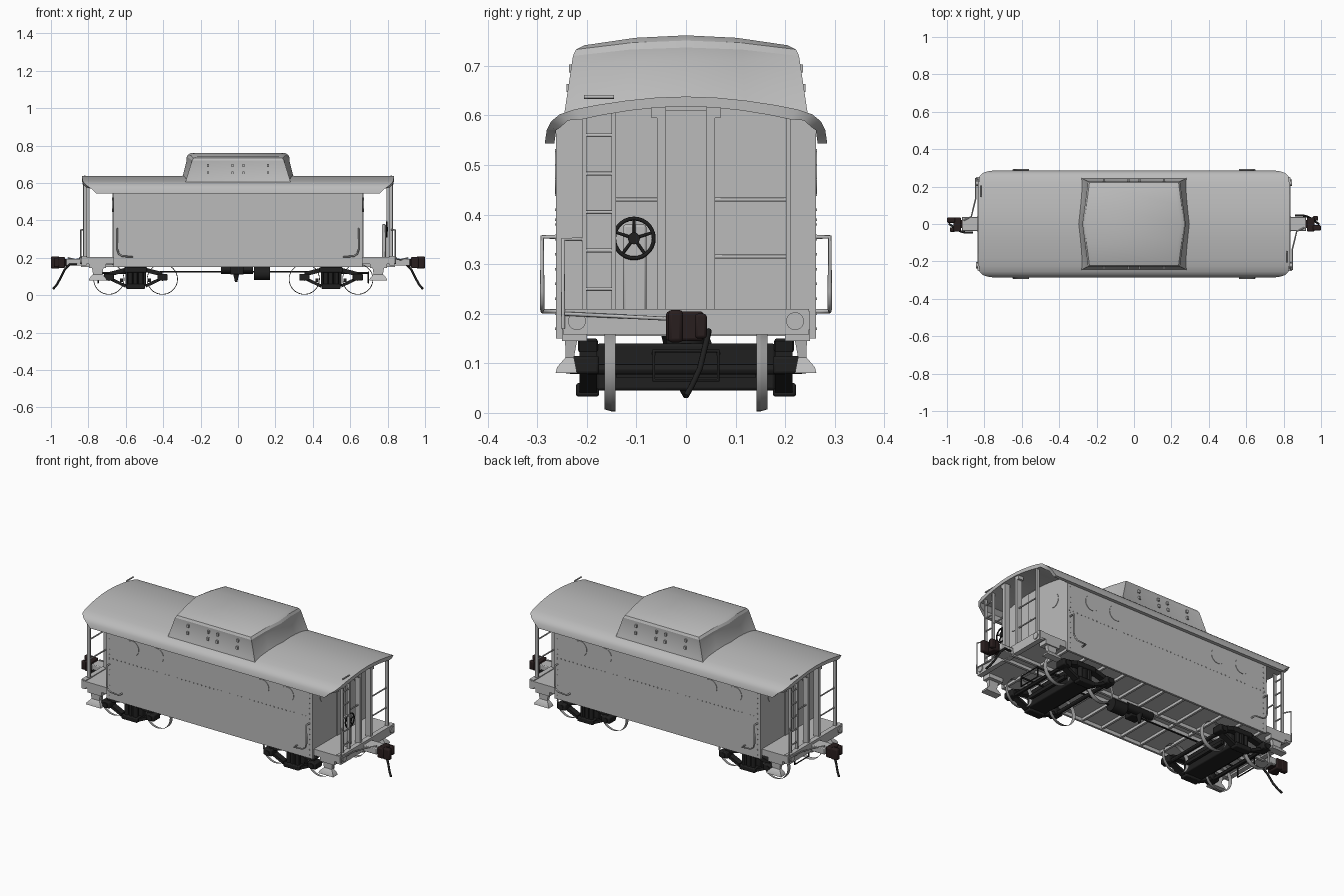
import bpy, bmesh, math
from mathutils import Vector, Matrix

if "Cube" in bpy.data.objects:
    bpy.data.objects.remove(bpy.data.objects["Cube"])

def material(name, rgb):
    m = bpy.data.materials.new(name)
    m.diffuse_color = (*rgb, 1)
    m.use_nodes = True
    m.node_tree.nodes["Principled BSDF"].inputs["Base Color"].default_value = m.diffuse_color
    return m

GREY = material("body grey", (0.5, 0.5, 0.5))
STEEL = material("wheel steel", (0.33, 0.33, 0.33))
BLACK = material("running gear black", (0.014, 0.014, 0.014))
BROWN = material("coupler brown", (0.022, 0.013, 0.013))

def finish(name, bm, mat, bevel=0):
    bmesh.ops.recalc_face_normals(bm, faces=bm.faces)
    me = bpy.data.meshes.new(name)
    bm.to_mesh(me)
    bm.free()
    ob = bpy.data.objects.new(name, me)
    bpy.context.collection.objects.link(ob)
    me.materials.append(mat)
    if bevel:
        b = ob.modifiers.new("bevel", 'BEVEL')
        b.width, b.segments = bevel, 2
    return ob

def box(name, x, y, z, mat=GREY, bevel=0):
    """Box from (low, high) ranges."""
    bm = bmesh.new()
    c = [(a[0] + a[1]) / 2 for a in (x, y, z)]
    d = [abs(a[1] - a[0]) for a in (x, y, z)]
    bmesh.ops.create_cube(bm, size=1, matrix=Matrix.Translation(c) @ Matrix.Diagonal((*d, 1)))
    return finish(name, bm, mat, bevel)

def cyl(name, p, q, r, mat=GREY, r2=None, n=24, caps=True):
    p, q = Vector(p), Vector(q)
    bm = bmesh.new()
    rot = (q - p).to_track_quat('Z', 'Y').to_matrix().to_4x4()
    bmesh.ops.create_cone(bm, cap_ends=caps, segments=n, radius1=r, radius2=r if r2 is None else r2,
                          depth=(q - p).length, matrix=Matrix.Translation((p + q) / 2) @ rot)
    return finish(name, bm, mat)

def pipe(name, pts, r, mat=GREY, cyclic=False):
    cu = bpy.data.curves.new(name, 'CURVE')
    cu.dimensions, cu.bevel_depth, cu.bevel_resolution, cu.use_fill_caps = '3D', r, 2, True
    sp = cu.splines.new('POLY')
    sp.points.add(len(pts) - 1)
    for p, co in zip(sp.points, pts):
        p.co = (*co, 1)
    sp.use_cyclic_u = cyclic
    cu.materials.append(mat)
    ob = bpy.data.objects.new(name, cu)
    bpy.context.collection.objects.link(ob)
    return ob

def loft_bm(rings):
    """Skin closed rings; caps pair point i with point n-1-i."""
    bm = bmesh.new()
    vs = [[bm.verts.new(p) for p in r] for r in rings]
    n = len(vs[0])
    for a, b in zip(vs, vs[1:]):
        for i in range(n):
            bm.faces.new((a[i], a[(i + 1) % n], b[(i + 1) % n], b[i]))
    for v in (vs[0], vs[-1]):
        for i in range(n // 2 - 1):
            bm.faces.new((v[i], v[i + 1], v[n - 2 - i], v[n - 1 - i]))
    return bm

# Roof: arched shell with drooping eaves trimmed at the ends (y, z, half length)
half = [(0, .638, .835), (.06, .636, .835), (.12, .630, .834), (.18, .621, .832), (.225, .612, .830),
        (.255, .602, .825), (.272, .588, .81), (.281, .570, .785), (.285, .543, .758)]
inner = [(y * .932, z - (.02 if y < .25 else .012 if y < .275 else 0), x) for y, z, x in half]
full = lambda h: [(-y, z, x) for y, z, x in h[:0:-1]] + h
prof = full(half) + full(inner)[::-1]
finish("roof", loft_bm([[(s * x, y, z) for y, z, x in prof] for s in (-1, 1)]), GREY)

# Body: walls, underside sills and floor ribs
ys = (-.262, -.2, -.12, 0, .12, .2, .262)
top = (.59, .605, .62, .628, .62, .605, .59)
bp = list(zip(ys, top)) + [(y, .17) for y in ys[::-1]]
finish("body", loft_bm([[(x, y, z) for y, z in bp] for x in (-.665, .665)]), GREY)
for s in (-1, 1):
    box("side_sill", (-.665, .665), (s * .25, s * .262), (.15, .172))
    box("center_sill", (-.84, .84), (s * .025, s * .04), (.15, .172))
for i in range(11):
    x = -.65 + i * .13
    box("floor_rib", (x - .006, x + .006), (-.25, .25), (.155, .172))

# Portholes on sides and ends
for s in (-1, 1):
    for x in (-.5, -.34, .34, .5):
        cyl("side_porthole", (x, s * .26, .485), (x, s * .2645, .485), .044, n=32)
    for y in (-.155, 0, .155):
        cyl("end_porthole", (s * .66, y, .485), (s * (.668 if y else .673), y, .485), .039, n=32)
    box("end_door", (s * .66, s * .67), (-.04, .04), (.205, .61))

# Rivet rows
bm = bmesh.new()
spots = [(-.65 + i * .026, .39) for i in range(51)]
spots += [(x, .17 + j * .03) for x in (-.645, .645) for j in range(13)]
for s in (-1, 1):
    for x, z in spots:
        bmesh.ops.create_cube(bm, size=.005, matrix=Matrix.Translation((x, s * .262, z)))
finish("rivets", bm, GREY)

# Cupola: tapered, bowed ends, arched top, recessed end and side panels
def plan(xm, xe, y, z, drop):
    ss = (-1, -.5, 0, .5, 1)
    a = [(xm - (xm - xe) * abs(s), y * s, z - drop * s * s) for s in ss]
    return a + [(-x, v, w) for x, v, w in a[::-1]]
bm = loft_bm([plan(.312, .283, .246, .600, 0), plan(.276, .246, .228, .737, .017),
              plan(.268, .238, .222, .751, .018), plan(.25, .218, .205, .7615, .02)])
bm.normal_update()
walls = [f for f in bm.faces if abs(f.normal.z) < .6 and
         max(v.co.z for v in f.verts) - min(v.co.z for v in f.verts) > .08]
bmesh.ops.recalc_face_normals(bm, faces=bm.faces)
for sel in ([f for f in walls if f.calc_center_median().x > .2],
            [f for f in walls if f.calc_center_median().x < -.2],
            [f for f in walls if abs(f.calc_center_median().x) < .2]):
    bmesh.ops.inset_region(bm, faces=sel, thickness=.022, depth=-.006, use_even_offset=True)
finish("cupola", bm, GREY)
for s in (-1, 1):
    for x in (-.16, -.03, .03, .16):
        for z in (.655, .695):
            y = .246 - (z - .6) * .13
            box("cupola_window_latch", (x - .006, x + .006), (s * (y - .01), s * (y + .002)), (z - .008, z + .008))

# Side grab rails
for sx in (-1, 1):
    for sy in (-1, 1):
        pts = [(.645, .26, .355), (.645, .29, .355), (.645, .29, .245), (.638, .29, .222),
               (.62, .29, .209), (.565, .29, .205), (.565, .26, .205)]
        pipe("side_grab_rail", [(sx * x, sy * y, z) for x, y, z in pts], .0045)

# Both end platforms, the second turned half around
for s in (1, -1):
    R = lambda a, b: (s * a, s * b)
    P = lambda pts: [(s * x, s * y, z) for x, y, z in pts]
    box("platform_deck", R(.66, .835), (-.2, .2), (.185, .205))
    box("deck_edge", R(.66, .835), (-.25, .25), (.168, .205))
    box("end_beam", R(.81, .838), (-.248, .248), (.158, .21))
    box("draft_box", R(.835, .92), (-.038, .038), (.158, .195), bevel=.004)
    for y in (-.22, .22):
        cyl("push_pocket", (s * .835, y, .185), (s * .844, y, .185), .018)
    # Centre posts, corner post, rails and ladder
    for y in (-1, 1):
        box("centre_post", R(.795, .828), (y * .04, y * .058), (.2, .615))
        box("post_bracket", R(.795, .828), (y * .04, y * .07), (.595, .62))
    for y in (.202, -.21, -.15):
        box("ladder_rail" if y < 0 else "corner_post", R(.808, .826), R(y, y + .009), (.2, .61))
    for i in range(6):
        z = .25 + i * .0775
        pipe("ladder_rung", P([(.82, -.206, z), (.82, -.145, z)]), .004)
    for z in (.315, .43):
        pipe("end_rail", P([(.815, .055, z), (.815, .205, z)]), .004)
    pipe("end_rail", P([(.815, -.055, .43), (.815, -.148, .43)]), .004)
    pipe("uncoupling_lever", P([(.845, -.245, .2), (.845, -.14, .195), (.87, -.04, .19), (.91, -.02, .2)]), .004)
    pipe("end_grab", P([(.84, -.248, .17), (.84, -.248, .35), (.82, -.21, .35)]), .004)
    # Steps
    for y in (-1, 1):
        box("upper_step", (s * .705, s * .797), (y * .2, y * .25), (.145, .17))
        def ring(h, a, b, z):
            return [(s * .75 - h, y * a, z), (s * .75 + h, y * a, z), (s * .75 + h, y * b, z), (s * .75 - h, y * b, z)]
        finish("lower_step", loft_bm([ring(.032, .218, .244, .155), ring(.025, .226, .243, .112),
                                      ring(.044, .222, .26, .092), ring(.048, .22, .263, .08)]), GREY)
    # Coupler and air hose
    box("coupler_shank", R(.90, .945), (-.022, .022), (.155, .195), BROWN)
    box("coupler_head", R(.925, .965), (-.04, .035), (.145, .205), BROWN, .006)
    box("coupler_knuckle", R(.955, 1.0), R(-.036, -.006), (.142, .208), BROWN, .008)
    box("coupler_guard", R(.955, .985), R(.018, .042), (.15, .2), BROWN, .006)
    pipe("air_hose", P([(.86, .045, .165), (.9, .046, .165), (.925, .04, .14), (.95, .028, .09),
                        (.97, .012, .055), (.988, 0, .034)]), .006, BLACK)

# Brake stand with hand wheel
box("brake_stand", (.77, .79), (-.127, -.08), (.2, .38), bevel=.005)
C = Vector((.795, -.105, .352))
rim = lambda a, r: C + Vector((0, r * math.cos(a), r * math.sin(a)))
pipe("brake_wheel", [rim(i * math.tau / 28, .04) for i in range(28)], .004, BLACK, True)
for i in range(5):
    pipe("brake_spoke", [rim(i * math.tau / 5 + .3, .006), rim(i * math.tau / 5 + .3, .04)], .003, BLACK)
cyl("brake_hub", C - Vector((.012, 0, 0)), C + Vector((.006, 0, 0)), .012, BLACK)

# Trucks
for cx in (-.5475, .4975):
    for dx in (-.143, .143):
        x = cx + dx
        cyl("axle", (x, -.2, .088), (x, .2, .088), .011, BLACK, n=12)
        for s in (-1, 1):
            # open wheel rims with a flange
            cyl("wheel_flange", (x, s * .142, .086), (x, s * .15, .086), .083, STEEL, .083, 40, False)
            cyl("wheel_tread", (x, s * .15, .086), (x, s * .164, .086), .083, STEEL, .079, 40, False)
            box("journal_box", (x - .027, x + .027), (s * .175, s * .238), (.078, .115), BLACK, .006)
            cyl("journal_cap", (x, s * .23, .094), (x, s * .242, .094), .015, BLACK, n=16)
            # sloping side frame arms
            d = math.copysign(1, dx)
            for z0, z1, w in ((.135, .112, .012), (.05, .092, .009)):
                pts = [(x - d * .0, z1), (cx + d * .055, z0)]
                finish("side_frame_arm", loft_bm([[(px, s * .18, pz - w), (px, s * .215, pz - w),
                       (px, s * .215, pz + w), (px, s * .18, pz + w)] for px, pz in pts]), BLACK)
    for s in (-1, 1):
        box("side_frame_top", (cx - .062, cx + .062), (s * .178, s * .218), (.122, .15), BLACK, .005)
        box("spring_plank", (cx - .05, cx + .05), (s * .175, s * .222), (.033, .06), BLACK, .005)
        for dx in (-.028, 0, .028):
            cyl("spring", (cx + dx, s * .2, .055), (cx + dx, s * .2, .125), .014, BLACK, n=12)
        bx = cx + s * .075
        box("brake_beam", (bx - .008, bx + .008), (-.14, .14), (.07, .09), BLACK)
    box("bolster", (cx - .055, cx + .055), (-.18, .18), (.045, .14), BLACK, .006)
    cyl("pivot", (cx, 0, .13), (cx, 0, .172), .04, BLACK)
    e = math.copysign(1, cx)
    pipe("brake_hanger", [(cx + e * .2, y, z) for y, z in
         ((-.065, .125), (-.065, .066), (.065, .066), (.065, .125))], .004, BLACK, True)
    for y in (-.065, .065):
        pipe("hanger_arm", [(cx + e * .05, y, .12), (cx + e * .2, y, .12)], .005, BLACK)

# Underfloor brake gear
pipe("brake_rod", [(-.42, 0, .125), (.4, 0, .125)], .004, BLACK)
cyl("air_tank", (-.09, .03, .137), (.08, .03, .137), .022, BLACK)
cyl("brake_cylinder", (.085, .02, .117), (.17, .02, .117), .035, BLACK)
cyl("drain_valve", (-.01, .03, .125), (-.01, .03, .07), .018, BLACK, .006, 12)
box("valve_block", (-.04, .03), (-.04, .02), (.11, .16), BLACK, .005)

# Smooth shading with sharp creases
for ob in bpy.data.objects:
    if ob.type == 'MESH':
        ob.select_set(True)
        bpy.context.view_layer.objects.active = ob
bpy.ops.object.shade_smooth_by_angle(angle=math.radians(30))
